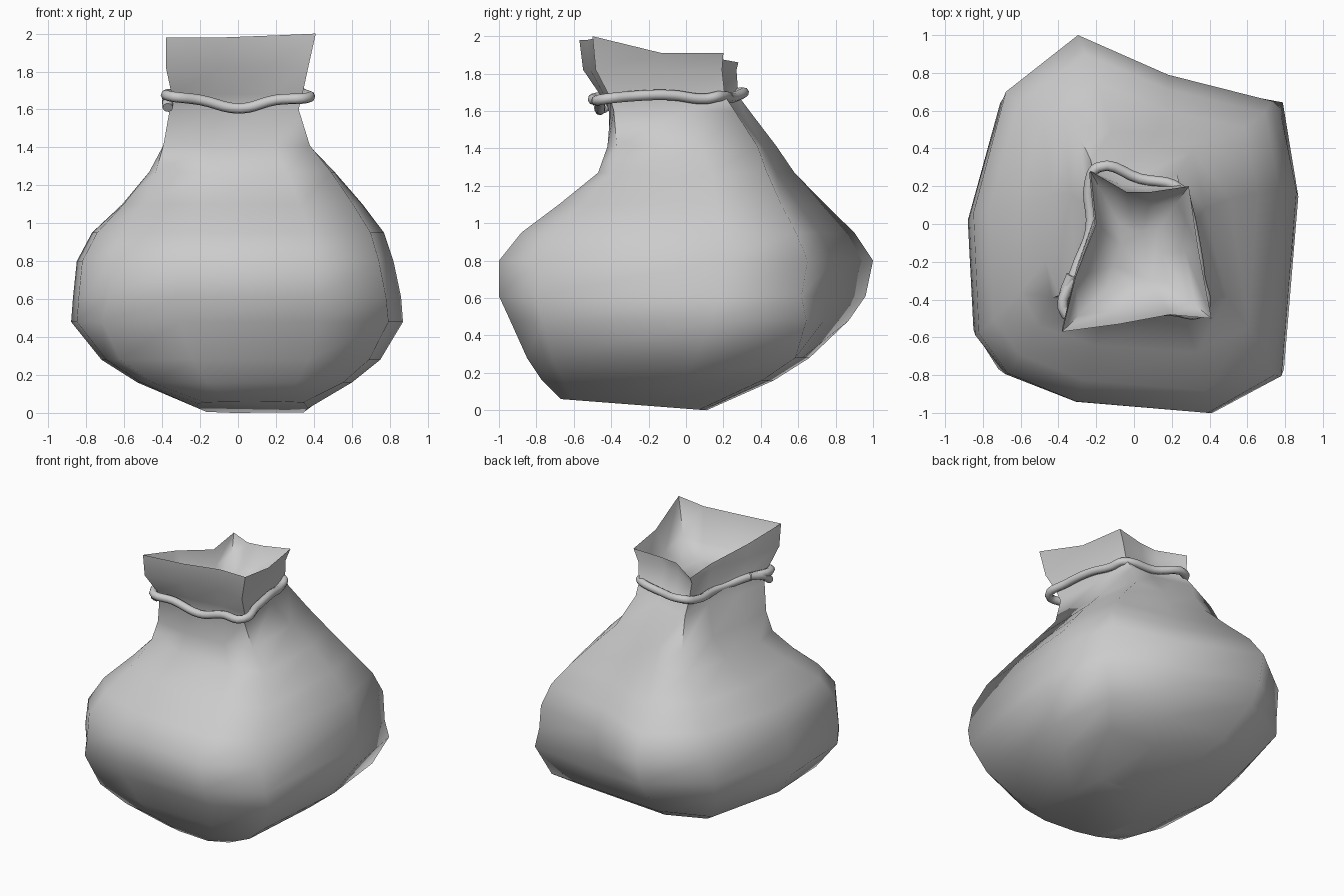
import bpy, bmesh
from mathutils import Vector

if "Cube" in bpy.data.objects:
    bpy.data.objects.remove(bpy.data.objects["Cube"])

# Plan outlines with matching corners, from the squarer underside up to the mouth
OUTLINES = [
    [(-.76, -.84), (-.31, -.95), (.42, -1), (.80, -.82), (.87, .2), (.8, .9),
     (.25, .95), (-.3, 1), (-.72, .82), (-.88, .06), (-.85, -.58)],
    [(-.69, -.79), (-.31, -.94), (.42, -1), (.79, -.8), (.87, .2), (.78, .65),
     (.2, .79), (-.3, 1), (-.7, .7), (-.88, .06), (-.85, -.58)],
    [(-.38, -.55), (-.1, -.57), (.2, -.57), (.40, -.54), (.38, -.13), (.3, .19),
     (.1, .2), (-.08, .26), (-.23, .28), (-.26, 0), (-.34, -.28)],
    [(-.38, -.57), (-.08, -.53), (.19, -.48), (.41, -.5), (.34, -.13), (.29, .2),
     (.09, .17), (-.04, .17), (-.23, .28), (-.2, 0), (-.31, -.28)],
]
RIM_Z = [1.98, 1.98, 1.99, 2.0, 1.91, 1.91, 1.89, 1.88, 1.86, 1.85, 1.92]

# Levels: z, x min, x max, y min, y max, outline (0 underside, 1 belly, 2 neck, 3 mouth)
LEVELS = [
    (.00, -.22, .37, -.67, .11, 0),
    (.16, -.53, .60, -.77, .47, 0),
    (.28, -.72, .75, -.85, .66, 0),
    (.48, -.88, .87, -.94, .87, .6),
    (.61, -.87, .86, -1.0, .96, 1),
    (.80, -.85, .82, -1.0, 1.0, 1),
    (.95, -.77, .77, -.88, .90, 1),
    (1.10, -.63, .66, -.68, .75, 1.1),
    (1.27, -.50, .52, -.47, .59, 1.4),
    (1.41, -.42, .39, -.42, .50, 1.7),
    (1.60, -.36, .32, -.42, .34, 2.2),
    (1.68, -.35, .34, -.46, .28, 2.7),
    (1.82, -.38, .37, -.55, .27, 3),
    (1.93, -.38, .41, -.57, .28, 3),
]


def normalise(pts):
    xs, ys = zip(*pts)
    return [Vector(((x - min(xs)) / (max(xs) - min(xs)),
                    (y - min(ys)) / (max(ys) - min(ys)))) for x, y in pts]


# Sack: loft of the levels, closed at the base
shapes = [normalise(o) for o in OUTLINES]
n = len(RIM_Z)
bm = bmesh.new()
rings = []
for i, (z, x0, x1, y0, y1, t) in enumerate(LEVELS):
    ring = []
    s = min(int(t), 2)
    for k in range(n):
        p = shapes[s][k].lerp(shapes[s + 1][k], t - s)
        x, y = x0 + (x1 - x0) * p.x, y0 + (y1 - y0) * p.y
        h = z
        if i == 0:
            h = .06 * (y1 - y) / (y1 - y0)
        elif i == len(LEVELS) - 1:
            h = RIM_Z[k]
        ring.append(bm.verts.new((x, y, h)))
    rings.append(ring)

# Dished cloth closing the mouth just inside the rim
centre = Vector((.02, -.18, 0))
for s, z in ((.78, 1.76), (.4, 1.69)):
    ring = []
    for v in rings[len(LEVELS) - 1]:
        p = centre.lerp(v.co, s)
        ring.append(bm.verts.new((p.x, p.y, z)))
    rings.append(ring)
for lo, hi in zip(rings, rings[1:]):
    for k in range(n):
        m = (k + 1) % n
        bm.faces.new((lo[k], lo[m], hi[m], hi[k]))
bm.faces.new(rings[0][::-1])
bm.faces.new(rings[-1])
mesh = bpy.data.meshes.new("sack")
bm.to_mesh(mesh)
bm.free()
sack = bpy.data.objects.new("sack", mesh)
bpy.context.collection.objects.link(sack)


# Cord: round tube along a wavy loop around the neck
def tube(name, pts, radius, closed):
    cu = bpy.data.curves.new(name, 'CURVE')
    cu.dimensions = '3D'
    cu.bevel_depth = radius
    cu.bevel_resolution = 2
    cu.resolution_u = 5
    cu.use_fill_caps = True
    sp = cu.splines.new('BEZIER')
    sp.bezier_points.add(len(pts) - 1)
    for bp, p in zip(sp.bezier_points, pts):
        bp.co = p
        bp.handle_left_type = bp.handle_right_type = 'AUTO'
    sp.use_cyclic_u = closed
    ob = bpy.data.objects.new(name, cu)
    bpy.context.collection.objects.link(ob)
    return ob


cord = tube("neck_cord", [
    (-.36, -.48, 1.67), (-.2, -.47, 1.65), (.01, -.46, 1.605), (.2, -.46, 1.65),
    (.36, -.46, 1.66), (.35, -.28, 1.68), (.32, -.08, 1.685), (.28, .1, 1.665),
    (.25, .18, 1.68), (.03, .24, 1.67), (-.19, .3, 1.70), (-.235, .22, 1.68),
    (-.23, -.03, 1.66), (-.31, -.25, 1.68)], .028, True)
tail = tube("cord_end", [
    (-.33, -.27, 1.69), (-.37, -.38, 1.66), (-.37, -.45, 1.61)], .028, False)

# Smooth shading with sharp folds kept
for ob in (cord, tail, sack):
    bpy.ops.object.select_all(action='DESELECT')
    ob.select_set(True)
    bpy.context.view_layer.objects.active = ob
    if ob.type == 'CURVE':
        bpy.ops.object.convert(target='MESH')
    bpy.ops.object.shade_smooth_by_angle(angle=1.2)
